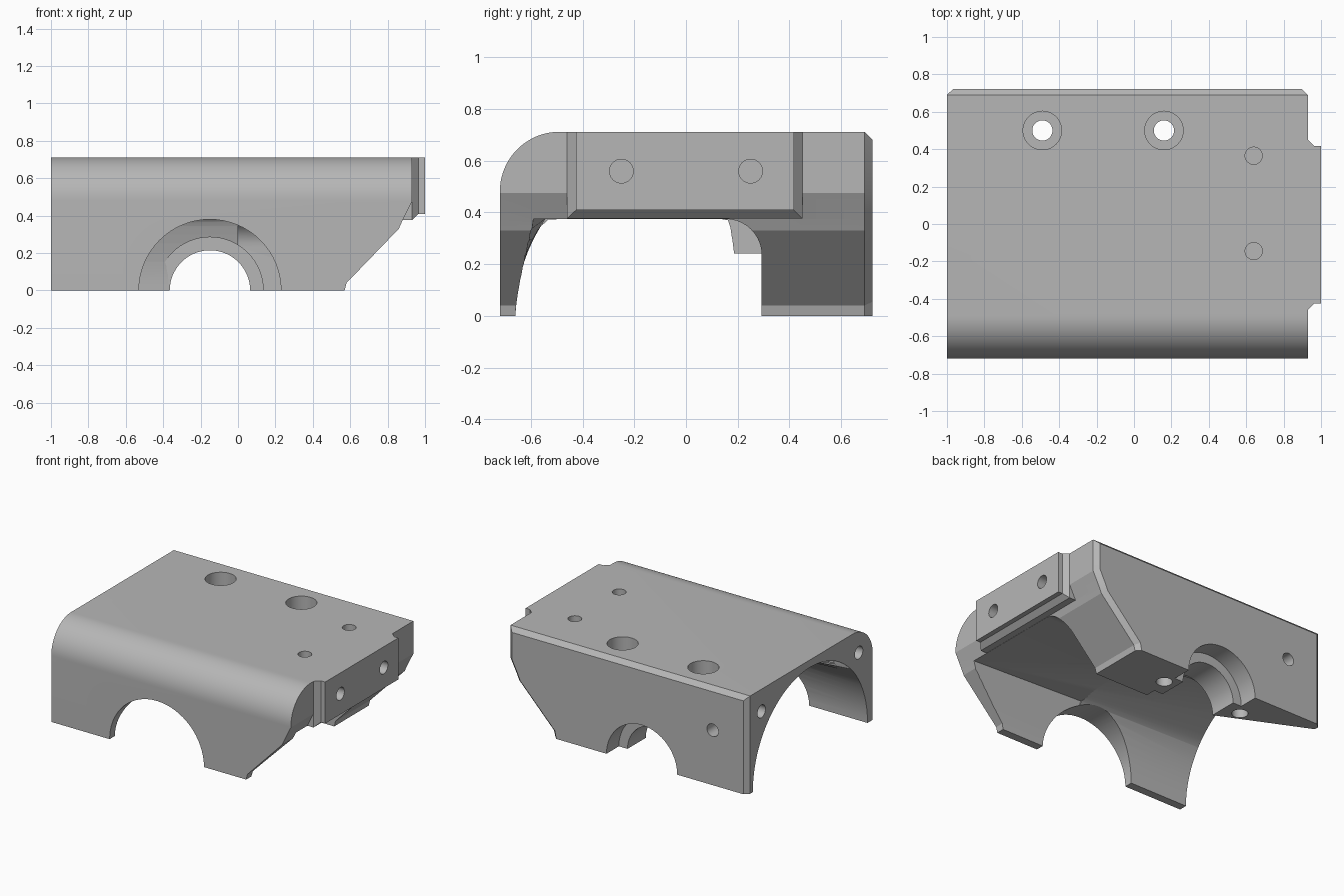
import bpy, bmesh, math
from mathutils import Matrix, Vector

if "Cube" in bpy.data.objects:
    bpy.data.objects.remove(bpy.data.objects["Cube"], do_unlink=True)

grey = bpy.data.materials.new("machined grey")
grey.use_nodes = True
grey.diffuse_color = (0.47, 0.47, 0.47, 1)
grey.node_tree.nodes["Principled BSDF"].inputs["Base Color"].default_value = (0.47, 0.47, 0.47, 1)


def finish(name, bm):
    bmesh.ops.recalc_face_normals(bm, faces=bm.faces)
    mesh = bpy.data.meshes.new(name)
    bm.to_mesh(mesh)
    bm.free()
    mesh.materials.append(grey)
    obj = bpy.data.objects.new(name, mesh)
    bpy.context.collection.objects.link(obj)
    return obj


def loft(sections):
    """Closed solid through cross-sections with equal point counts."""
    bm = bmesh.new()
    rings = [[bm.verts.new(p) for p in s] for s in sections]
    n = len(rings[0])
    for a, b in zip(rings, rings[1:]):
        for i in range(n):
            j = (i + 1) % n
            bm.faces.new((a[i], a[j], b[j], b[i]))
    bm.faces.new(rings[0])
    bm.faces.new(rings[-1])
    bmesh.ops.recalc_face_normals(bm, faces=bm.faces)
    return bm


def cylinder(name, start, end, r, segs=48):
    start, end = Vector(start), Vector(end)
    d = end - start
    rot = d.to_track_quat('Z', 'Y').to_matrix().to_4x4()
    bm = bmesh.new()
    bmesh.ops.create_cone(bm, cap_ends=True, segments=segs, radius1=r, radius2=r,
                          depth=d.length, matrix=Matrix.Translation((start + end) / 2) @ rot)
    return finish(name, bm)


def boolean(target, tool, op='DIFFERENCE'):
    tool.hide_render = True
    mod = target.modifiers.new("cut", 'BOOLEAN')
    mod.operation, mod.solver, mod.object = op, 'EXACT', tool
    bpy.context.view_layer.update()
    dg = bpy.context.evaluated_depsgraph_get()
    mesh = bpy.data.meshes.new_from_object(target.evaluated_get(dg))
    target.modifiers.clear()
    target.data = mesh
    bpy.data.objects.remove(tool, do_unlink=True)


# Main block: side outline run front to back, with a chamfered rear rim
outline = [(-1, 0), (.57, 0), (.58, .04), (.86, .33), (.88, .375), (.93, .475), (.93, .712)]
rim = [(-.967, 0), (.54, 0), (.55, .055), (.83, .345), (.85, .39), (.897, .485), (.897, .68)]
outline.append((-1, .712))
rim.append((-.967, .68))
bm = loft([[(x, y, z) for x, z in pts]
           for y, pts in ((-.72, outline), (.69, outline), (.722, rim))])
# Large rounded top front edge
front_top = [e for e in bm.edges if all(v.co.y < -.7 and v.co.z > .7 for v in e.verts)]
bmesh.ops.bevel(bm, geom=front_top, offset=.23, segments=20, profile=.5, affect='EDGES')
housing = finish("housing", bm)

# Raised mounting pad on the end, flaring into the block
pad = [(.8, -.46, .45, .376), (.93, -.46, .45, .376), (.965, -.425, .417, .41), (1, -.425, .417, .41)]
bm = loft([[(x, a, z), (x, b, z), (x, b, .712), (x, a, .712)] for x, a, b, z in pad])
boolean(housing, finish("mounting_pad", bm), 'UNION')

# Arched chamber tapering inward from the open end
N = 40
mouth, throat = [(-1.02, .669, -.2)], [(.05, .177, -.2)]
for i in range(N + 1):
    t = math.pi * i / N
    c, s = math.cos(t), math.sin(t)
    mouth.append((-1.02, (.66 if c < 0 else .669) * c, .663 * s))
    throat.append((.05, (.66 if c < 0 else .177) * c, min(.37, .66 * s)))
mouth.append((-1.02, -.66, -.2))
throat.append((.05, -.66, -.2))
boolean(housing, finish("chamber_cutter", loft([mouth, throat])))

# Flat-roofed passage with a rounded rear corner and thin front wall
passage = []
for x, f in ((0, 0), (1.1, 1)):
    pts = [(x, .293, -.2)]
    for i in range(11):
        t = math.pi / 2 * i / 10
        pts.append((x, .153 + .14 * math.cos(t), .235 + .14 * math.sin(t)))
    for i in range(9):
        z = .375 * (1 - i / 8)
        arc = -math.sqrt(.661 ** 2 - z * z)
        thin = -.66 + .058 * z / .375
        pts.append((x, arc * (1 - f) + thin * f, z))
    pts.append((x, -.661, -.2))
    passage.append(pts)
boolean(housing, finish("passage_cutter", loft(passage)))

# Shaft openings: wide in the front wall, stepped in the rear block
CX = -.15
for y0, y1, r in ((-.9, -.3, .38), (-.1, .37, .285), (.2, .9, .215), (.58, .9, .285)):
    boolean(housing, cylinder("shaft_cutter", (CX, y0, 0), (CX, y1, 0), r, 64))

# Counterbored through holes in the top
for x in (-.49, .16):
    boolean(housing, cylinder("bolt_cutter", (x, .5, -.2), (x, .5, .9), .054))
    boolean(housing, cylinder("counterbore_cutter", (x, .5, .61), (x, .5, .9), .103))

# Blind holes: top, pad, open end and rear face
R = .046
blind = [((.64, y, .55), (.64, y, .9)) for y in (.365, -.145)]
blind += [((.8, y, .56), (1.1, y, .56)) for y in (-.25, .25)]
blind += [((-1.1, y, .55), (-.82, y, .55)) for y in (-.56, .56)]
blind += [((-.72, .58, .4), (-.72, .9, .4))]
for a, b in blind:
    boolean(housing, cylinder("blind_hole_cutter", a, b, R, 32))

# Smooth curved faces, keep machined edges crisp
bpy.ops.object.select_all(action='DESELECT')
housing.select_set(True)
bpy.context.view_layer.objects.active = housing
bpy.ops.object.shade_smooth_by_angle(angle=math.radians(20))
